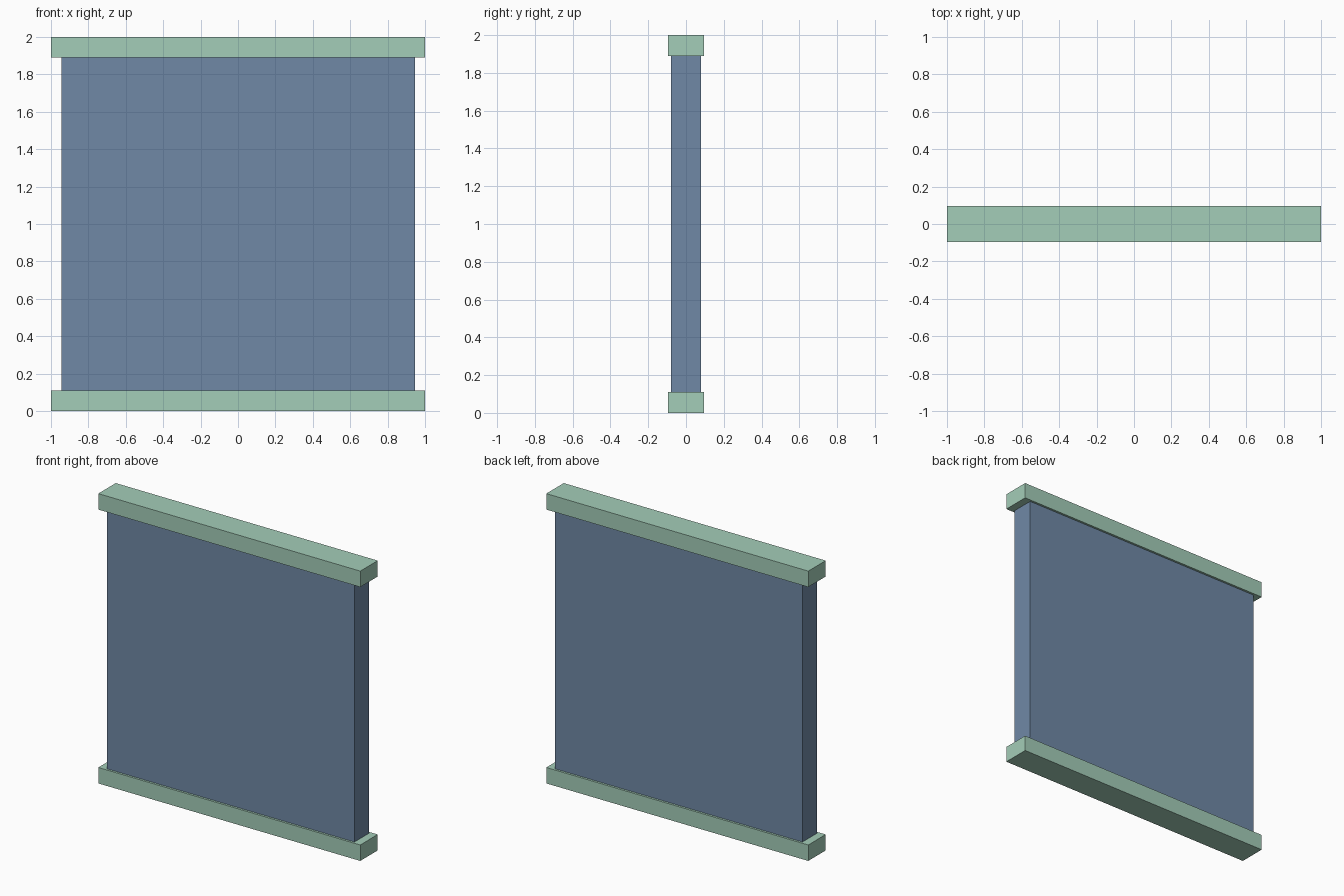
import bpy

if "Cube" in bpy.data.objects:
    bpy.data.objects.remove(bpy.data.objects["Cube"])

HALF_HEIGHT = 1.0
RAIL = (2.0, 0.19, 0.11)
PANEL = (1.89, 0.16, 2 * HALF_HEIGHT - 2 * RAIL[2])


def material(name, colour):
    mat = bpy.data.materials.new(name)
    mat.diffuse_color = (*colour, 1.0)
    mat.use_nodes = True
    mat.node_tree.nodes["Principled BSDF"].inputs["Base Color"].default_value = mat.diffuse_color
    return mat


def box(name, size, z, mat):
    bpy.ops.mesh.primitive_cube_add(size=1, location=(0, 0, z))
    obj = bpy.context.object
    obj.name = name
    obj.scale = size
    bpy.ops.object.transform_apply(location=False, rotation=False, scale=True)
    obj.data.materials.append(mat)
    return obj


green = material("rail_green", (0.37, 0.61, 0.48))
blue = material("panel_blue", (0.16, 0.25, 0.38))

# Wall panel between the two rails
box("panel", PANEL, HALF_HEIGHT, blue)

# Matching rails at the bottom and top
for name, side in (("bottom_rail", -1), ("top_rail", 1)):
    box(name, RAIL, HALF_HEIGHT + side * (HALF_HEIGHT - RAIL[2] / 2), green)
